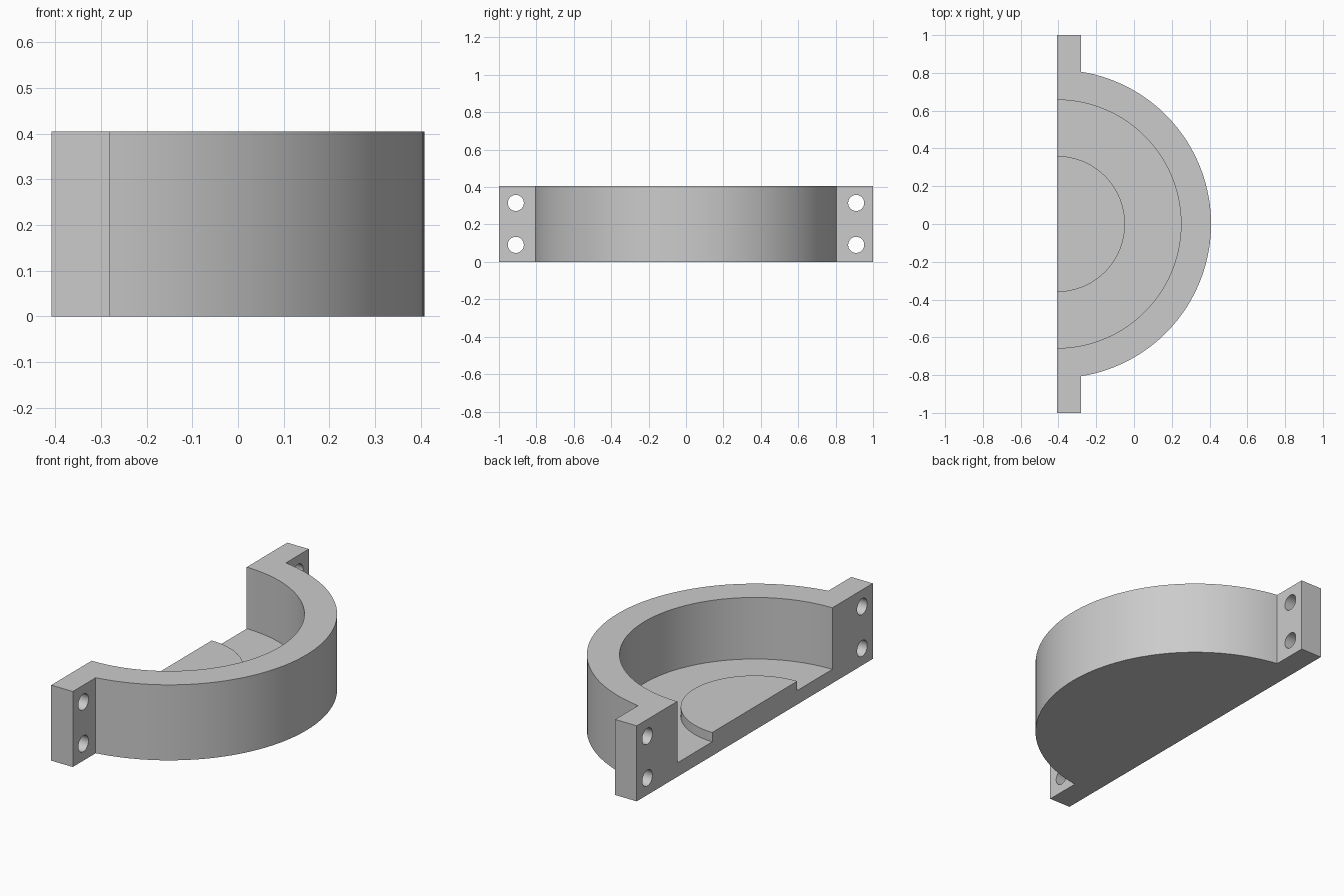
import bpy, bmesh, math
from mathutils import Matrix

if "Cube" in bpy.data.objects:
    bpy.data.objects.remove(bpy.data.objects["Cube"])

CX = -0.408            # centre line of the half round, on the flat mating face
H = 0.405              # overall height
R_OUT, R_IN, R_BOSS = 0.816, 0.657, 0.36
FLOOR, BOSS = 0.075, 0.125
EAR_X = -0.28
SEG = 64               # segments per half circle

grey = bpy.data.materials.new("grey")
grey.diffuse_color = (0.6, 0.6, 0.6, 1)
grey.use_nodes = True
grey.node_tree.nodes["Principled BSDF"].inputs["Base Color"].default_value = grey.diffuse_color


def make_object(name, bm):
    bmesh.ops.recalc_face_normals(bm, faces=bm.faces)
    mesh = bpy.data.meshes.new(name)
    bm.to_mesh(mesh)
    bm.free()
    mesh.materials.append(grey)
    obj = bpy.data.objects.new(name, mesh)
    bpy.context.collection.objects.link(obj)
    return obj


def cut(target, cutter):
    bpy.context.view_layer.objects.active = target
    mod = target.modifiers.new("cut", 'BOOLEAN')
    mod.operation, mod.solver, mod.object = 'DIFFERENCE', 'EXACT', cutter
    bpy.ops.object.modifier_apply(modifier=mod.name)
    bpy.data.objects.remove(cutter)


# Half-round body with a bolting ear at each end, extruded from its outline
a = math.acos((EAR_X - CX) / R_OUT)
arc = [(CX + R_OUT * math.cos(t), R_OUT * math.sin(t))
       for t in (-a + 2 * a * i / SEG for i in range(SEG + 1))]
outline = [(CX, -1), (EAR_X, -1)] + arc + [(EAR_X, 1), (CX, 1)]
bm = bmesh.new()
base = bm.faces.new([bm.verts.new((x, y, 0)) for x, y in outline])
top = bmesh.ops.extrude_face_region(bm, geom=[base])["geom"]
bmesh.ops.translate(bm, vec=(0, 0, H),
                    verts=[v for v in top if isinstance(v, bmesh.types.BMVert)])
body = make_object("half_housing", bm)

# Lathed pocket that leaves the floor and the raised central disc
profile = [(0, BOSS), (R_BOSS, BOSS), (R_BOSS, FLOOR),
           (R_IN, FLOOR), (R_IN, H + 0.1), (0, H + 0.1)]
bm = bmesh.new()
pts = [bm.verts.new((r, 0, z)) for r, z in profile]
edges = [bm.edges.new(p) for p in zip(pts, pts[1:])]
bmesh.ops.spin(bm, geom=pts + edges, axis=(0, 0, 1), cent=(0, 0, 0),
               angle=2 * math.pi, steps=2 * SEG)
bmesh.ops.remove_doubles(bm, verts=bm.verts, dist=1e-4)
bmesh.ops.transform(bm, verts=bm.verts,
                    matrix=Matrix.Translation((CX, 0, 0)) @ Matrix.Rotation(math.pi / (2 * SEG), 4, 'Z'))
cut(body, make_object("pocket_cutter", bm))

# Two bolt holes through each ear
for y in (-0.91, 0.91):
    for z in (0.091, 0.315):
        bm = bmesh.new()
        bmesh.ops.create_cone(bm, cap_ends=True, segments=32, radius1=0.043, radius2=0.043, depth=0.4,
                              matrix=Matrix.Translation((CX + 0.06, y, z)) @ Matrix.Rotation(math.pi / 2, 4, 'Y'))
        cut(body, make_object("bolt_hole_cutter", bm))

# Smooth curved walls, sharp rims
bpy.ops.object.select_all(action='DESELECT')
body.select_set(True)
bpy.context.view_layer.objects.active = body
bpy.ops.object.shade_smooth_by_angle(angle=math.radians(30))
